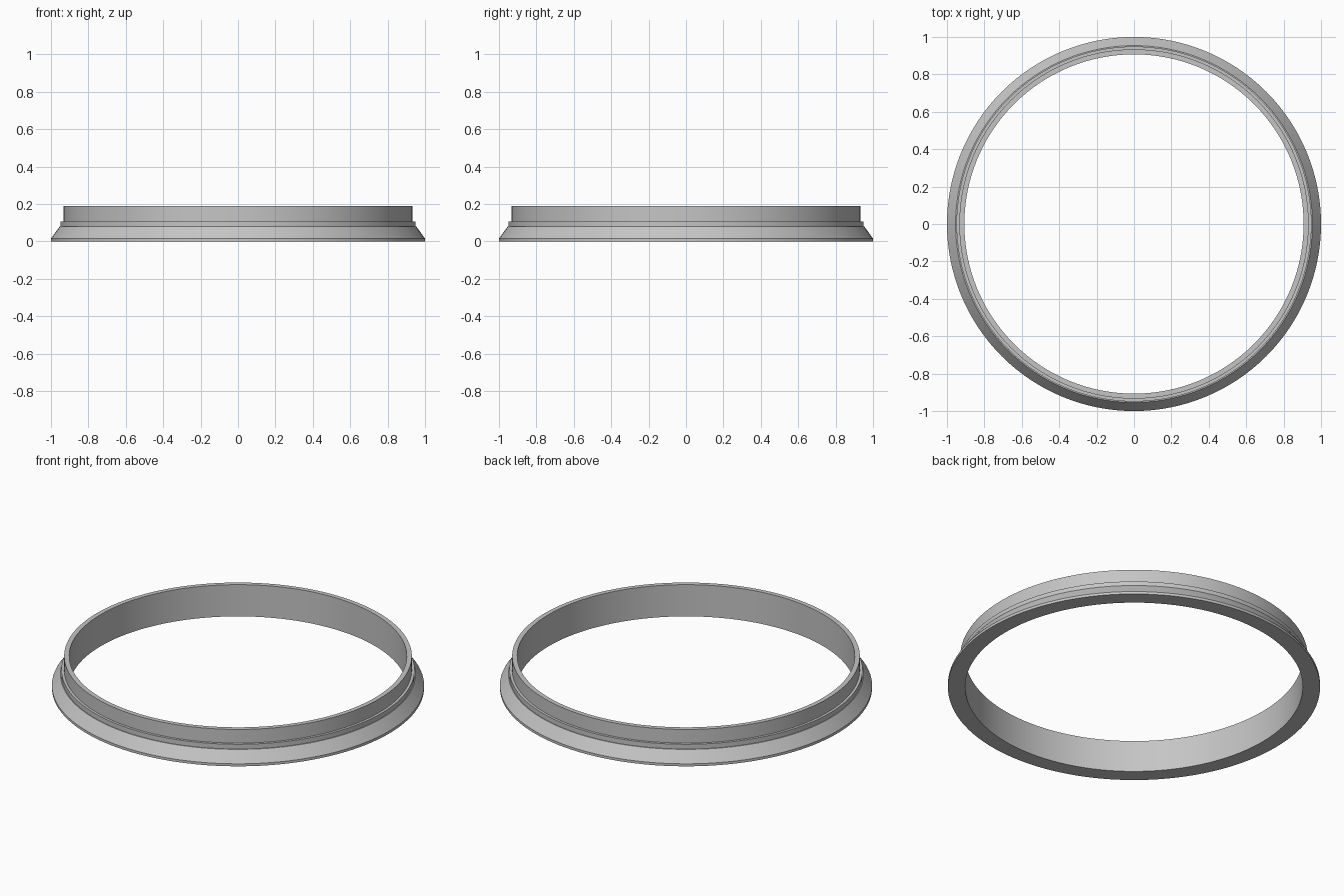
import bpy
import bmesh
from math import cos, sin, tau, radians

default = bpy.data.objects.get("Cube")
if default:
    bpy.data.objects.remove(default, do_unlink=True)

SEGMENTS = 128

# Plain grey material
grey = bpy.data.materials.new("light grey")
grey.use_nodes = True
colour = (0.56, 0.56, 0.56, 1)
grey.diffuse_color = colour
grey.node_tree.nodes["Principled BSDF"].inputs["Base Color"].default_value = colour


def lathe(name, profile, material):
    """Revolve a closed (radius, height) profile around z."""
    bm = bmesh.new()
    rings = []
    for i in range(SEGMENTS):
        a = tau * i / SEGMENTS
        rings.append([bm.verts.new((r * cos(a), r * sin(a), z)) for r, z in profile])
    for i, ring in enumerate(rings):
        after = rings[(i + 1) % SEGMENTS]
        for j in range(len(profile)):
            k = (j + 1) % len(profile)
            bm.faces.new((ring[j], after[j], after[k], ring[k]))
    bmesh.ops.recalc_face_normals(bm, faces=bm.faces)
    mesh = bpy.data.meshes.new(name)
    bm.to_mesh(mesh)
    bm.free()
    mesh.materials.append(material)
    obj = bpy.data.objects.new(name, mesh)
    bpy.context.collection.objects.link(obj)
    bpy.ops.object.select_all(action='DESELECT')
    obj.select_set(True)
    bpy.context.view_layer.objects.active = obj
    bpy.ops.object.shade_smooth_by_angle(angle=radians(20))
    return obj


# Ring: thin lip, sloped flange, narrow step, upright collar
ring_profile = [
    (0.907, 0.0),
    (1.0, 0.0),
    (1.0, 0.015),
    (0.954, 0.079),
    (0.949, 0.079),
    (0.949, 0.107),
    (0.934, 0.107),
    (0.934, 0.188),
    (0.907, 0.188),
]
lathe("flanged_ring", ring_profile, grey)
